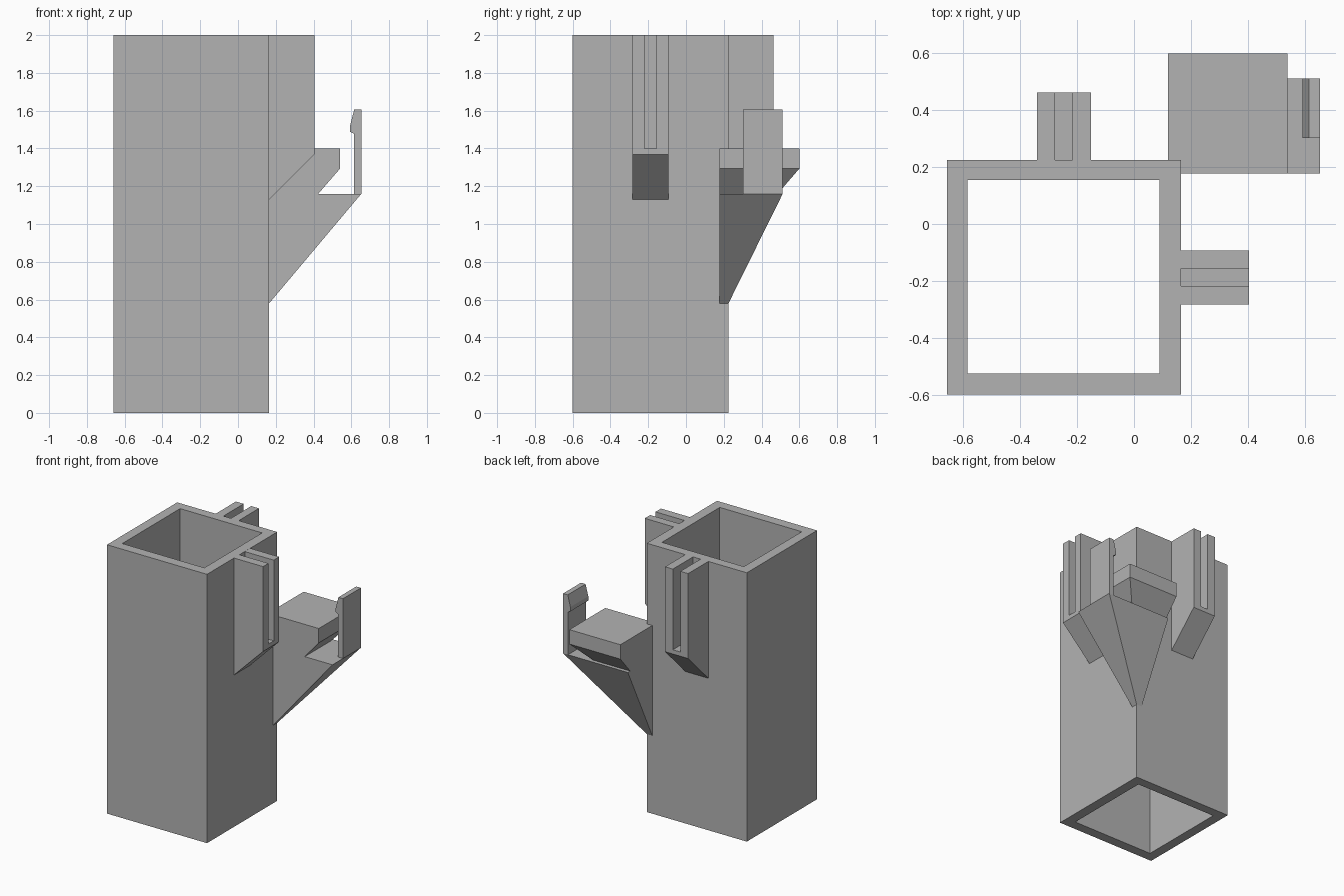
import bpy, bmesh, math
from mathutils import Matrix, Vector

cube = bpy.data.objects.get("Cube")
if cube:
    bpy.data.objects.remove(cube, do_unlink=True)

grey = bpy.data.materials.new("plain_grey")
grey.use_nodes = True
colour = (0.45, 0.45, 0.45, 1)
grey.diffuse_color = colour
grey.node_tree.nodes["Principled BSDF"].inputs["Base Color"].default_value = colour


def finish(name, bm):
    bmesh.ops.recalc_face_normals(bm, faces=bm.faces)
    mesh = bpy.data.meshes.new(name)
    bm.to_mesh(mesh)
    bm.free()
    mesh.materials.append(grey)
    obj = bpy.data.objects.new(name, mesh)
    bpy.context.collection.objects.link(obj)
    return obj


def rect(x0, x1, y0, y1, z):
    return [(x0, y0, z), (x1, y0, z), (x1, y1, z), (x0, y1, z)]


def loft(name, loops, closed=False):
    """Skin a row of matching loops; cap the ends, or join last to first."""
    bm = bmesh.new()
    rings = [[bm.verts.new(p) for p in loop] for loop in loops]
    pairs = list(zip(rings, rings[1:]))
    if closed:
        pairs.append((rings[-1], rings[0]))
    else:
        bm.faces.new(rings[0])
        bm.faces.new(rings[-1])
    for a, b in pairs:
        for i in range(len(a)):
            j = (i + 1) % len(a)
            bm.faces.new((a[i], a[j], b[j], b[i]))
    return finish(name, bm)


# Square tube, open at both ends
HEIGHT = 2.0
CENTRE = Vector((-0.2465, -0.1875, 0))
outer = (-0.658, 0.165, -0.6, 0.225)
inner = (-0.585, 0.09, -0.525, 0.155)
loft("square_tube", [rect(*outer, 0), rect(*outer, HEIGHT),
                     rect(*inner, HEIGHT), rect(*inner, 0)], closed=True)

# Slotted rails with a sloping underside, one on each of two tube faces
REACH, HALF, SLOT = 0.2385, 0.095, 0.031
FACE, FOOT, FLOOR = 0.4119, 1.13, 1.4


def rail_section(x, foot):
    half = [(HALF, foot), (HALF, HEIGHT), (SLOT, HEIGHT), (SLOT, FLOOR)]
    return [(x, y, z) for y, z in half] + [(x, -y, z) for y, z in reversed(half)]


for name, angle in (("left_rail", 0), ("back_rail", 90)):
    rail = loft(name, [rail_section(FACE, FOOT),
                       rail_section(FACE + REACH, FOOT + REACH)])
    rail.data.transform(Matrix.Translation(CENTRE)
                        @ Matrix.Rotation(math.radians(angle), 4, "Z"))

# Corner bracket: tapered gusset, shelf, undercut and block
X0, Y0 = 0.12, 0.178
loft("corner_bracket", [
    rect(X0, 0.165, Y0, 0.225, 0.58),
    rect(X0, 0.653, Y0, 0.512, 1.16),
    rect(X0, 0.425, Y0, 0.485, 1.16),
    rect(X0, 0.54, Y0, 0.6, 1.293),
    rect(X0, 0.54, Y0, 0.6, 1.4),
])

# Upright clip with a hooked tip
clip = [(0.653, 1.16), (0.653, 1.605), (0.615, 1.605), (0.593, 1.52),
        (0.593, 1.488), (0.613, 1.478), (0.613, 1.16)]
loft("hooked_clip", [[(x, y, z) for x, z in clip] for y in (0.302, 0.512)])
